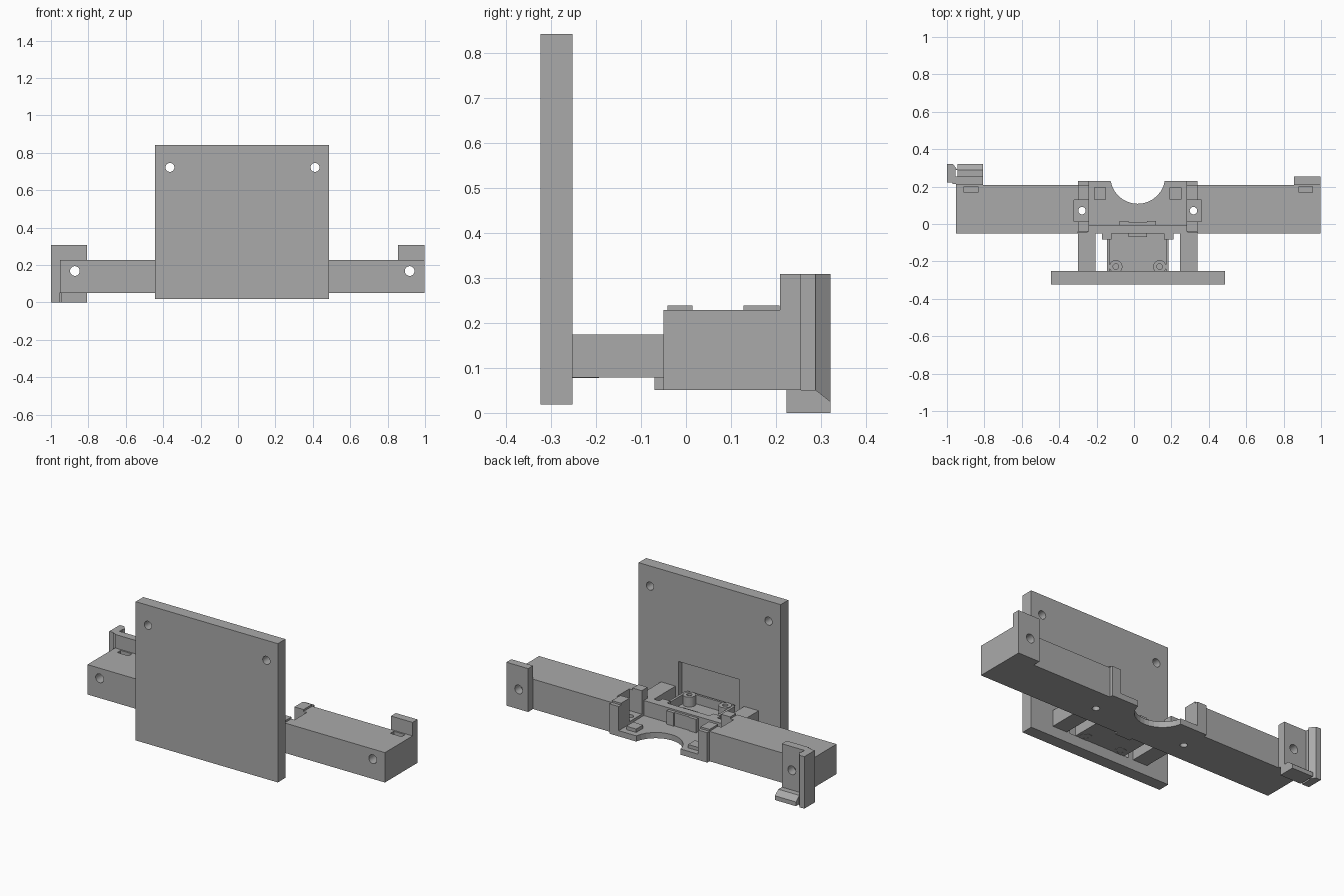
import bpy, bmesh, math
from mathutils import Matrix, Vector

if "Cube" in bpy.data.objects:
    bpy.data.objects.remove(bpy.data.objects["Cube"], do_unlink=True)

grey = bpy.data.materials.new("plain grey")
grey.use_nodes = True
grey.diffuse_color = (0.4, 0.4, 0.4, 1)
grey.node_tree.nodes["Principled BSDF"].inputs["Base Color"].default_value = (0.4, 0.4, 0.4, 1)

MID = 0.02  # centre line of the bracket


def finish(name, bm):
    bmesh.ops.recalc_face_normals(bm, faces=bm.faces)
    me = bpy.data.meshes.new(name)
    bm.to_mesh(me)
    bm.free()
    me.materials.append(grey)
    ob = bpy.data.objects.new(name, me)
    bpy.context.collection.objects.link(ob)
    return ob


def box(name, x, y, z):
    bm = bmesh.new()
    bmesh.ops.create_cube(bm, size=1)
    for v in bm.verts:
        v.co = Vector([a + (b - a) * (c + 0.5) for (a, b), c in zip((x, y, z), v.co)])
    return finish(name, bm)


def rod(name, centre, radius, length, axis="Z"):
    bm = bmesh.new()
    bmesh.ops.create_cone(bm, cap_ends=True, segments=32, radius1=radius, radius2=radius, depth=length)
    if axis == "Y":
        bmesh.ops.rotate(bm, verts=bm.verts, matrix=Matrix.Rotation(math.pi / 2, 3, "X"))
    bmesh.ops.translate(bm, verts=bm.verts, vec=centre)
    return finish(name, bm)


def prism(name, points, move):
    """Extrude a closed outline of 3D points along a vector."""
    bm = bmesh.new()
    face = bm.faces.new([bm.verts.new(p) for p in points])
    new = bmesh.ops.extrude_face_region(bm, geom=[face])["geom"]
    bmesh.ops.translate(bm, verts=[v for v in new if isinstance(v, bmesh.types.BMVert)], vec=move)
    return finish(name, bm)


def cut(target, *cutters):
    for c in cutters:
        c.hide_render = True
        m = target.modifiers.new("cut", "BOOLEAN")
        m.operation, m.object, m.solver = "DIFFERENCE", c, "EXACT"
        bpy.context.view_layer.objects.active = target
        bpy.ops.object.modifier_apply(modifier=m.name)
        bpy.data.objects.remove(c, do_unlink=True)


def span(side, a, b):
    """Distances from the centre line, turned into an x range on one side."""
    return tuple(sorted((MID + side * a, MID + side * b)))


# Upright mounting plate with two holes and a shallow pocket in its back
plate = box("mounting_plate", (-0.444, 0.487), (-0.323, -0.252), (0.019, 0.841))
cut(plate, *[rod("hole", (x, -0.29, 0.722), 0.024, 0.3, "Y") for x in (-0.364, 0.412)],
    box("pocket", (-0.175, 0.225), (-0.285, -0.2), (0.08, 0.325)))

# Centre floor with a round cut-out at the back
floor = box("centre_floor", span(1, -0.32, 0.32), (-0.05, 0.23), (0.051, 0.085))
cut(floor, rod("bite", (MID, 0.255, 0.07), 0.147, 0.2))

# Front wall of the centre bay, with its locating tab
box("bay_front_wall", span(1, -0.27, 0.27), (-0.05, -0.005), (0.051, 0.174))
box("locating_tab", span(1, -0.05, 0.05), (-0.07, 0.01), (0.051, 0.165))

# Tray between the struts
box("tray_floor", span(1, -0.155, 0.155), (-0.252, -0.05), (0.079, 0.105))
box("tray_front_lip", span(1, -0.155, 0.155), (-0.265, -0.252), (0.079, 0.159))

for side, word in ((-1, "right"), (1, "left")):
    outer = -0.952 if side < 0 else 0.998
    tab_in = -0.807 if side < 0 else 0.856
    hole_x = -0.872 if side < 0 else 0.918
    inner = MID + side * 0.32
    tab = tuple(sorted((outer, tab_in)))

    # Arm with cross hole, nut slot and screw pocket
    arm = box(word + "_arm", tuple(sorted((inner, outer))), (-0.05, 0.209), (0.051, 0.228))
    pocket_z = (0.1, 0.3)
    cut(arm, rod("hole", (hole_x, 0.1, 0.168), 0.026, 0.5, "Y"),
        box("slot", (hole_x - 0.037, hole_x + 0.037), (0.168, 0.2), (0.13, 0.3)),
        box("pocket", span(side, 0.2, 0.342), (0.014, 0.128), pocket_z))

    # End tab rising behind the arm
    end = box(word + "_end_tab", tab, (0.209, 0.255), (0.051, 0.308))
    cut(end, rod("hole", (hole_x, 0.23, 0.168), 0.026, 0.3, "Y"))

    # Raised side wall of the bay, notched for the screw
    wall = box(word + "_bay_wall", span(side, 0.26, 0.32), (-0.041, 0.208), (0.051, 0.239))
    cut(wall, box("notch", span(side, 0.2, 0.4), (0.014, 0.128), pocket_z),
        rod("hole", (MID + side * 0.298, 0.071, 0.1), 0.02, 0.3))
    cut(floor, rod("hole", (MID + side * 0.298, 0.071, 0.07), 0.02, 0.2))
    box(word + "_back_post", span(side, 0.26, 0.32), (0.208, 0.23), (0.051, 0.228))

    # Pads and small stops inside the bay
    box(word + "_pad", span(side, 0.17, 0.235), (0.13, 0.195), (0.08, 0.105))
    box(word + "_stop", span(side, 0.05, 0.097), (-0.006, 0.015), (0.08, 0.165))

    # Strut joining the bay to the plate
    box(word + "_strut", span(side, 0.225, 0.32), (-0.253, -0.045), (0.079, 0.174))

    # Tray side wall, corner block and screw boss
    box(word + "_tray_wall", span(side, 0.15, 0.165), (-0.253, -0.045), (0.079, 0.159))
    box(word + "_tray_block", span(side, 0.14, 0.19), (-0.082, -0.045), (0.079, 0.174))
    boss_at = (MID + side * 0.117, -0.228, 0.12)
    boss = rod(word + "_boss", boss_at, 0.035, 0.085)
    cut(boss, rod("hole", boss_at, 0.015, 0.3))

# Clip on the right arm: side hook and lower lug, both with sloped tips
prism("side_hook", [(x, y, 0) for x, y in (
    (-1, 0.223), (-0.955, 0.223), (-0.955, 0.288), (-0.943, 0.288), (-0.968, 0.321), (-1, 0.321))],
    (0, 0, 0.308))
box("hook_root", (-0.97, -0.94), (0.215, 0.255), (0.051, 0.308))
prism("lower_lug", [(-0.945, y, z) for y, z in (
    (0.223, 0), (0.321, 0), (0.321, 0.025), (0.288, 0.051), (0.223, 0.051))],
    (0.138, 0, 0))
